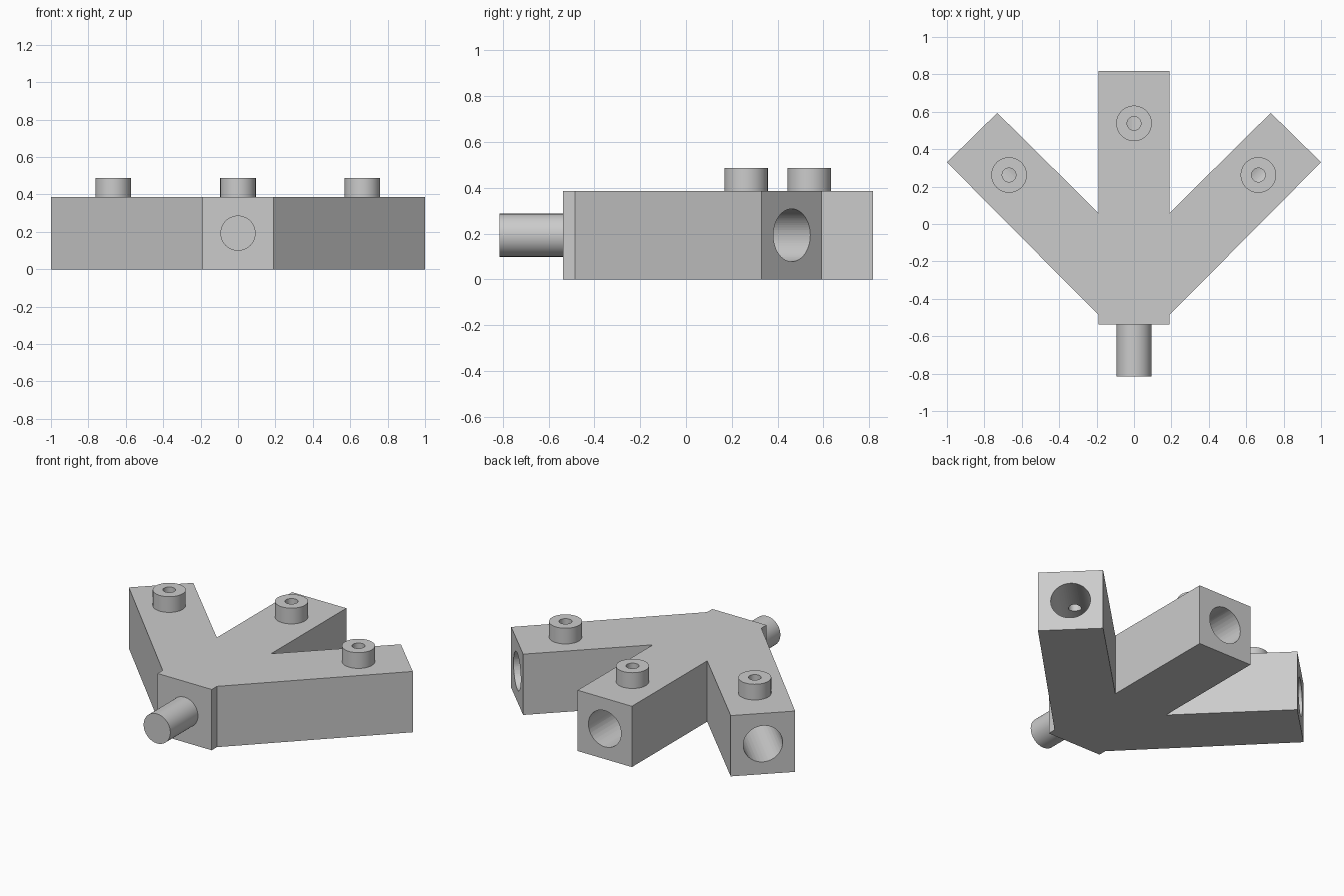
import bpy, bmesh, math
from mathutils import Vector

cube = bpy.data.objects.get("Cube")
if cube:
    bpy.data.objects.remove(cube, do_unlink=True)

TOP = 0.387       # height of the block
MID = 0.193       # height of the bore and spigot axes
SEGS = 64

grey = bpy.data.materials.new("light grey")
grey.use_nodes = True
grey.diffuse_color = (0.6, 0.6, 0.6, 1)
grey.node_tree.nodes["Principled BSDF"].inputs["Base Color"].default_value = (0.6, 0.6, 0.6, 1)


def finish(name, bm):
    """Turn a bmesh into a named grey object."""
    bmesh.ops.recalc_face_normals(bm, faces=bm.faces)
    mesh = bpy.data.meshes.new(name)
    bm.to_mesh(mesh)
    bm.free()
    obj = bpy.data.objects.new(name, mesh)
    bpy.context.collection.objects.link(obj)
    mesh.materials.append(grey)
    return obj


def smooth(obj):
    bpy.ops.object.select_all(action='DESELECT')
    obj.select_set(True)
    bpy.context.view_layer.objects.active = obj
    bpy.ops.object.shade_smooth_by_angle(angle=math.radians(30))


def rod(name, start, end, radius):
    """Solid cylinder between two points."""
    start, end = Vector(start), Vector(end)
    axis = end - start
    bm = bmesh.new()
    bmesh.ops.create_cone(bm, cap_ends=True, segments=SEGS, radius1=radius,
                          radius2=radius, depth=axis.length)
    obj = finish(name, bm)
    obj.rotation_mode = 'QUATERNION'
    obj.rotation_quaternion = axis.to_track_quat('Z', 'Y')
    obj.location = (start + end) / 2
    return obj


def collar(name, x, y):
    """Screw collar: a ring with a square profile, spun about z."""
    bm = bmesh.new()
    profile = [(0.037, 0), (0.095, 0), (0.095, 0.1), (0.037, 0.1)]
    verts = [bm.verts.new((r, 0, z)) for r, z in profile]
    edges = [bm.edges.new((verts[i], verts[(i + 1) % 4])) for i in range(4)]
    bmesh.ops.spin(bm, geom=verts + edges, cent=(0, 0, 0), axis=(0, 0, 1),
                   angle=math.tau, steps=SEGS)
    bmesh.ops.remove_doubles(bm, verts=bm.verts, dist=1e-4)
    obj = finish(name, bm)
    obj.location = (x, y, TOP)
    smooth(obj)


# Three-armed block: mirrored outline, extruded upwards
half = [(0.191, -0.537), (0.191, -0.485), (1.0, 0.33), (0.731, 0.594),
        (0.191, 0.06), (0.191, 0.817)]
outline = half + [(-x, y) for x, y in reversed(half)]
bm = bmesh.new()
base = bm.faces.new([bm.verts.new((x, y, 0)) for x, y in outline])
new = bmesh.ops.extrude_face_region(bm, geom=[base])["geom"]
bmesh.ops.translate(bm, vec=(0, 0, TOP),
                    verts=[g for g in new if isinstance(g, bmesh.types.BMVert)])
block = finish("three_arm_block", bm)

# Arms: end centre, outward direction, collar position
d = math.sqrt(0.5)
arms = {"left": ((0.8655, 0.462), (d, d), (0.665, 0.262)),
        "middle": ((0, 0.817), (0, 1), (0, 0.538)),
        "right": ((-0.8655, 0.462), (-d, d), (-0.668, 0.262))}
DEPTH = 0.55
cutters = []
for side, (end, direction, screw) in arms.items():
    e = Vector((*end, MID))
    v = Vector((*direction, 0))
    cutters.append(rod(side + "_bore_cutter", e - v * DEPTH, e + v * 0.05, 0.115))
    cutters.append(rod(side + "_screw_cutter", (*screw, MID), (*screw, 0.6), 0.037))
    collar(side + "_screw_collar", *screw)

# Cut the sockets and screw holes, then drop the cutters
for c in cutters:
    c.hide_render = True
    mod = block.modifiers.new(c.name, 'BOOLEAN')
    mod.operation = 'DIFFERENCE'
    mod.solver = 'EXACT'
    mod.object = c
bpy.context.view_layer.update()
smooth(block)
for mod in [m for m in block.modifiers if m.type == 'BOOLEAN']:
    bpy.ops.object.modifier_apply(modifier=mod.name)
for c in cutters:
    bpy.data.objects.remove(c, do_unlink=True)
smooth(block)

# Round spigot at the front
smooth(rod("front_spigot", (0, -0.815, MID), (0, -0.53, MID), 0.094))
